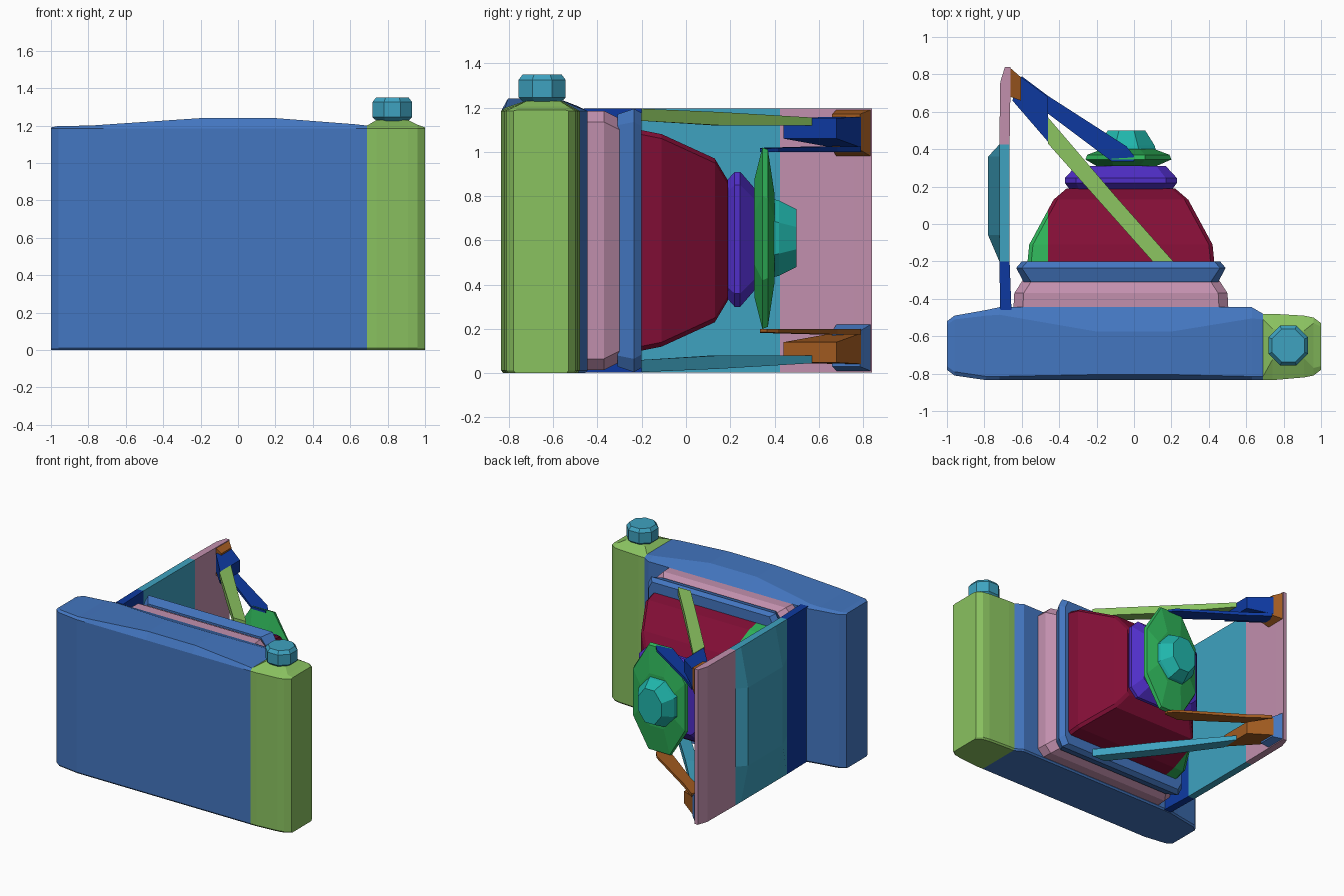
import bpy, bmesh, math

if "Cube" in bpy.data.objects:
    bpy.data.objects.remove(bpy.data.objects["Cube"], do_unlink=True)


def material(name, rgb):
    lin = [((c / 255 + 0.055) / 1.055) ** 2.4 if c > 10 else c / 255 / 12.92 for c in rgb]
    m = bpy.data.materials.new(name)
    m.use_nodes = True
    m.diffuse_color = (*lin, 1)
    m.node_tree.nodes["Principled BSDF"].inputs["Base Color"].default_value = (*lin, 1)
    return m


BLUE = material("blue", (67, 118, 192))
LIME = material("lime green", (138, 194, 96))
TEAL = material("sky teal", (62, 162, 192))
PINK = material("dusty pink", (194, 144, 174))
NAVY = material("deep blue", (13, 57, 160))
MAROON = material("maroon", (130, 14, 54))
GREEN = material("green", (46, 178, 88))
PURPLE = material("purple", (80, 46, 200))
TURQ = material("turquoise", (32, 182, 172))
BROWN = material("orange brown", (160, 90, 32))


def loft(name, rings, mats, rule=None, bevel=0.0, cut=None):
    """Skin equal-length rings, cap both ends, colour faces by a rule on their centre."""
    bm = bmesh.new()
    vs = [[bm.verts.new(p) for p in r] for r in rings]
    n = len(rings[0])
    for a, b in zip(vs, vs[1:]):
        for i in range(n):
            j = (i + 1) % n
            bm.faces.new((a[i], a[j], b[j], b[i]))
    bm.faces.new(vs[0])
    bm.faces.new(vs[-1])
    bmesh.ops.recalc_face_normals(bm, faces=bm.faces)
    if cut:
        bmesh.ops.bisect_plane(bm, geom=bm.verts[:] + bm.edges[:] + bm.faces[:],
                               plane_co=cut, plane_no=(1, 0, 0))
    if rule:
        for f in bm.faces:
            f.material_index = rule(f.calc_center_median())
    me = bpy.data.meshes.new(name)
    bm.to_mesh(me)
    bm.free()
    for m in mats:
        me.materials.append(m)
    ob = bpy.data.objects.new(name, me)
    bpy.context.collection.objects.link(ob)
    if bevel:
        mod = ob.modifiers.new("edge bevel", "BEVEL")
        mod.width = bevel
        mod.segments = 1
        mod.limit_method = "ANGLE"
        mod.angle_limit = math.radians(50)
    return ob


def octagon(y, cx, cz, hx, hz, kx, kz):
    """Rectangle ring facing y with its corners cut by kx, kz."""
    quarter = [(hx, hz - kz), (hx - kx, hz)]
    pts = quarter + [(-x, z) for x, z in reversed(quarter)]
    pts += [(-x, -z) for x, z in pts]
    return [(cx + x, y, cz + z) for x, z in pts]


# Main body with raised top and a grip end: x, front y, back y, top z, front inset, back inset
stations = [
    (-1.00, -0.78, -0.52, 1.190, 0.02, 0.02),
    (-0.96, -0.81, -0.49, 1.198, 0.02, 0.02),
    (-0.79, -0.835, -0.46, 1.20, 0.02, 0.03),
    (-0.72, -0.835, -0.445, 1.205, 0.02, 0.04),
    (-0.20, -0.835, -0.445, 1.24, 0.03, 0.13),
    (0.20, -0.835, -0.445, 1.24, 0.03, 0.13),
    (0.63, -0.835, -0.445, 1.207, 0.02, 0.06),
    (0.69, -0.835, -0.48, 1.20, 0.02, 0.03),
    (0.74, -0.835, -0.48, 1.23, 0.11, 0.08),
    (0.91, -0.82, -0.49, 1.23, 0.10, 0.08),
    (0.96, -0.81, -0.50, 1.205, 0.04, 0.03),
    (1.00, -0.78, -0.53, 1.190, 0.02, 0.02),
]
rings = [[(x, f + 0.01, 0), (x, f, 0.012), (x, f, 1.185), (x, f + i, t),
          (x, b - j, t), (x, b, 1.185), (x, b, 0.012), (x, b - 0.01, 0)]
         for x, f, b, t, i, j in stations]
loft("body", rings, [BLUE, LIME], lambda c: int(c.x > 0.69))

# Octagonal button on the grip
cap = []
for z, r in [(1.22, 0.085), (1.245, 0.115), (1.325, 0.115), (1.35, 0.095)]:
    cap.append([(0.825 + r * math.cos(math.radians(22.5 + 45 * k)),
                 -0.65 + r * math.sin(math.radians(22.5 + 45 * k)), z) for k in range(8)])
loft("button", cap, [TEAL])

# Two stepped plates at the back of the body
loft("rear_plate", [
    octagon(-0.46, -0.07, 0.60, 0.575, 0.585, 0.05, 0.05),
    octagon(-0.37, -0.07, 0.60, 0.570, 0.585, 0.05, 0.05),
    octagon(-0.30, -0.07, 0.60, 0.525, 0.55, 0.05, 0.05)], [PINK])
loft("bellows_frame", [
    octagon(-0.31, -0.07, 0.60, 0.52, 0.57, 0.04, 0.05),
    octagon(-0.235, -0.07, 0.60, 0.56, 0.595, 0.03, 0.06),
    octagon(-0.20, -0.07, 0.60, 0.53, 0.575, 0.03, 0.06)], [BLUE])

# Tapered bellows, with one side in green
loft("bellows", [
    octagon(-0.21, -0.07, 0.60, 0.50, 0.50, 0.02, 0.02),
    octagon(-0.11, -0.07, 0.60, 0.49, 0.48, 0.02, 0.02),
    octagon(0.13, -0.07, 0.60, 0.36, 0.37, 0.02, 0.02),
    octagon(0.19, -0.07, 0.60, 0.29, 0.27, 0.02, 0.02)],
    [MAROON, GREEN], lambda c: int(c.x < -0.46 and c.y > -0.209), cut=(-0.46, 0, 0))

# Collar
loft("collar", [
    octagon(0.18, -0.07, 0.605, 0.27, 0.26, 0.05, 0.05),
    octagon(0.22, -0.07, 0.605, 0.30, 0.305, 0.06, 0.06),
    octagon(0.245, -0.07, 0.605, 0.30, 0.305, 0.06, 0.06),
    octagon(0.31, -0.07, 0.605, 0.24, 0.23, 0.05, 0.05)], [PURPLE])

# Lens board and lens
loft("lens_board", [
    octagon(0.31, -0.04, 0.61, 0.16, 0.27, 0.09, 0.15),
    octagon(0.345, -0.03, 0.61, 0.23, 0.41, 0.14, 0.22),
    octagon(0.37, -0.03, 0.61, 0.22, 0.40, 0.13, 0.22),
    octagon(0.40, -0.03, 0.61, 0.14, 0.20, 0.08, 0.11)], [GREEN])
loft("lens", [
    octagon(0.38, -0.04, 0.61, 0.16, 0.18, 0.09, 0.10),
    octagon(0.42, -0.04, 0.61, 0.15, 0.17, 0.09, 0.10),
    octagon(0.50, -0.04, 0.61, 0.10, 0.13, 0.06, 0.08)], [TURQ])

# Hinged door in three coloured bands, bulging outward in the middle: y, inner x, outer x, bulge
door = [(-0.46, -0.655, -0.715, 0), (-0.20, -0.665, -0.72, 0), (-0.06, -0.665, -0.72, 0.06),
        (0.36, -0.665, -0.72, 0.06), (0.425, -0.665, -0.72, 0), (0.76, -0.66, -0.715, 0),
        (0.84, -0.66, -0.69, 0)]
rings = [[(a, y, 0.004), (b, y, 0.004), (b - g, y, 0.30), (b - g, y, 0.90), (b, y, 1.196), (a, y, 1.196)]
         for y, a, b, g in door]
loft("door", rings, [NAVY, TEAL, PINK], lambda c: int(c.y > -0.20) + int(c.y > 0.425))


def bar(name, sections, mat, flip):
    """Flat bar through sections (xy edge, xy edge, low z, high z), mirrored in z if flipped."""
    rings = []
    for p, q, lo, hi in sections:
        if flip:
            lo, hi = 1.2 - hi, 1.2 - lo
        rings.append([(*p, lo), (*q, lo), (*q, hi), (*p, hi)])
    loft(name, rings, [mat])


# Folding linkage, repeated above and below the bellows
for tag, flip, strut, arm, bracket in [("upper", False, LIME, NAVY, BROWN),
                                       ("lower", True, TEAL, BROWN, BLUE)]:
    bar(tag + "_strut", [((0.10, -0.20), (0.21, -0.20), 1.14, 1.195),
                         ((-0.18, 0.115), (-0.10, 0.15), 1.12, 1.18),
                         ((-0.46, 0.43), (-0.46, 0.57), 1.12, 1.155)], strut, flip)
    bar(tag + "_knuckle", [((-0.46, 0.44), (-0.46, 0.68), 1.06, 1.152),
                           ((-0.65, 0.66), (-0.61, 0.79), 1.02, 1.158)], arm, flip)
    bar(tag + "_arm", [((-0.64, 0.70), (-0.60, 0.79), 1.00, 1.025),
                       ((-0.46, 0.59), (-0.46, 0.685), 1.00, 1.025),
                       ((-0.12, 0.335), (-0.04, 0.415), 1.00, 1.018),
                       ((0.0, 0.335), (0.0, 0.365), 1.00, 1.015)], arm, flip)
    bar(tag + "_bracket", [((-0.662, 0.68), (-0.662, 0.835), 0.98, 1.19),
                           ((-0.605, 0.66), (-0.605, 0.785), 1.01, 1.17)], bracket, flip)
